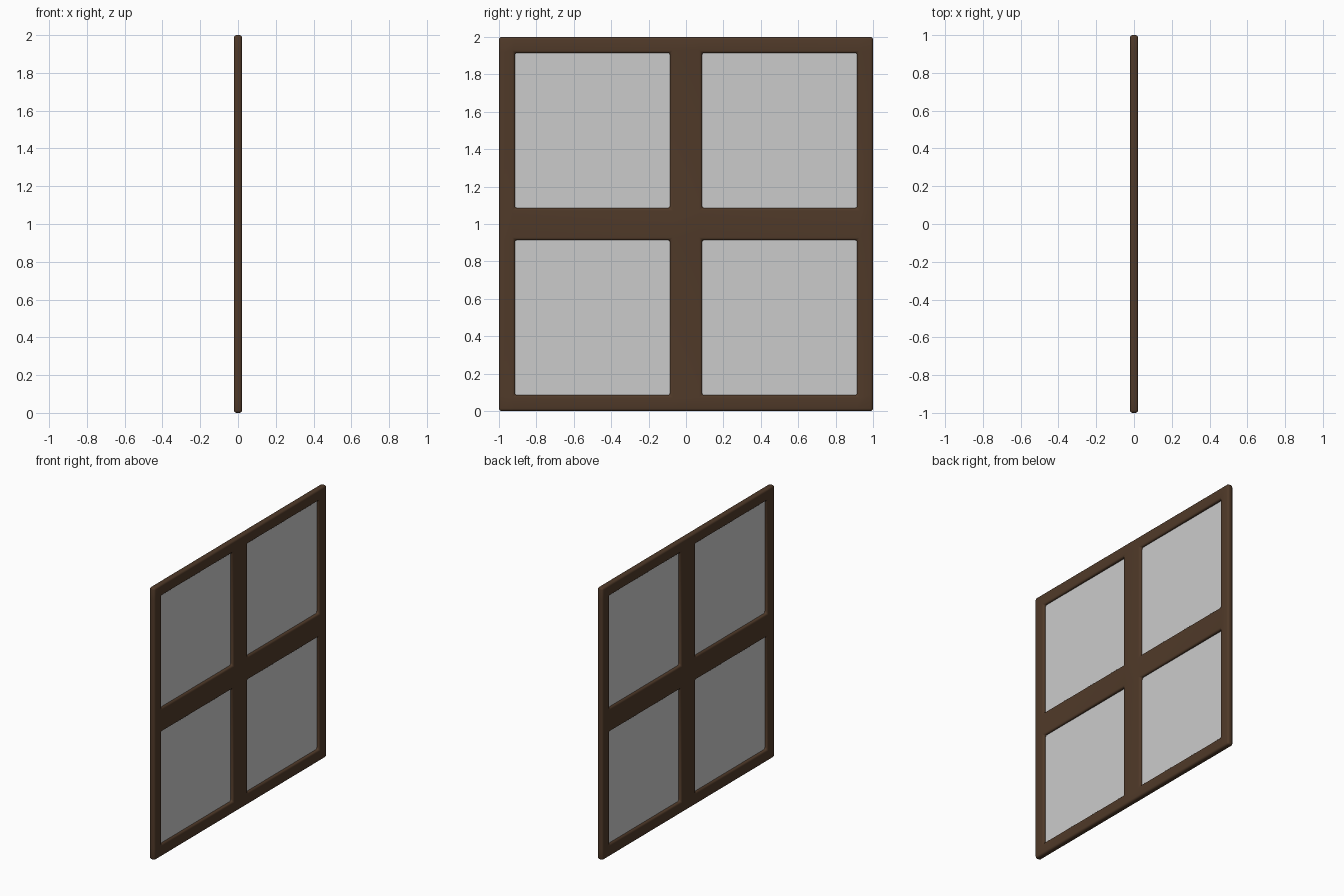
import bpy, bmesh

if "Cube" in bpy.data.objects:
    bpy.data.objects.remove(bpy.data.objects["Cube"])

LINES = [-1, -0.915, -0.085, 0.085, 0.915, 1]   # bar edges across the window
DEPTH = 0.044

def cells(name, keep):
    """Flat mesh in the yz plane from the grid cells that pass keep(i, j)."""
    bm = bmesh.new()
    v = [[bm.verts.new((0, y, z + 1)) for z in LINES] for y in LINES]
    for i in range(5):
        for j in range(5):
            if keep(i, j):
                bm.faces.new((v[i][j], v[i + 1][j], v[i + 1][j + 1], v[i][j + 1]))
    bmesh.ops.delete(bm, geom=[p for p in bm.verts if not p.link_faces], context='VERTS')
    me = bpy.data.meshes.new(name)
    bm.to_mesh(me)
    bm.free()
    ob = bpy.data.objects.new(name, me)
    bpy.context.collection.objects.link(ob)
    return ob

def is_pane(i, j):
    return i in (1, 3) and j in (1, 3)

# Wooden frame with cross bars and rounded edges
frame = cells("window_frame", lambda i, j: not is_pane(i, j))
solid = frame.modifiers.new("thickness", 'SOLIDIFY')
solid.thickness = DEPTH
solid.offset = 0
bevel = frame.modifiers.new("rounded_edges", 'BEVEL')
bevel.width = 0.014
bevel.segments = 3
bevel.limit_method = 'ANGLE'
wood = bpy.data.materials.new("dark_wood")
wood.diffuse_color = (0.045, 0.024, 0.012, 1)
wood.use_nodes = True
wood.node_tree.nodes["Principled BSDF"].inputs["Base Color"].default_value = wood.diffuse_color
wood.diffuse_color = (0.08, 0.042, 0.022, 1)
wood.use_nodes = True
wood.node_tree.nodes["Principled BSDF"].inputs["Base Color"].default_value = wood.diffuse_color
frame.data.materials.append(wood)
bpy.context.view_layer.objects.active = frame
frame.select_set(True)
bpy.ops.object.shade_smooth_by_angle(angle=0.7)

# Four glass panes set at mid depth
cells("glass_panes", is_pane)
